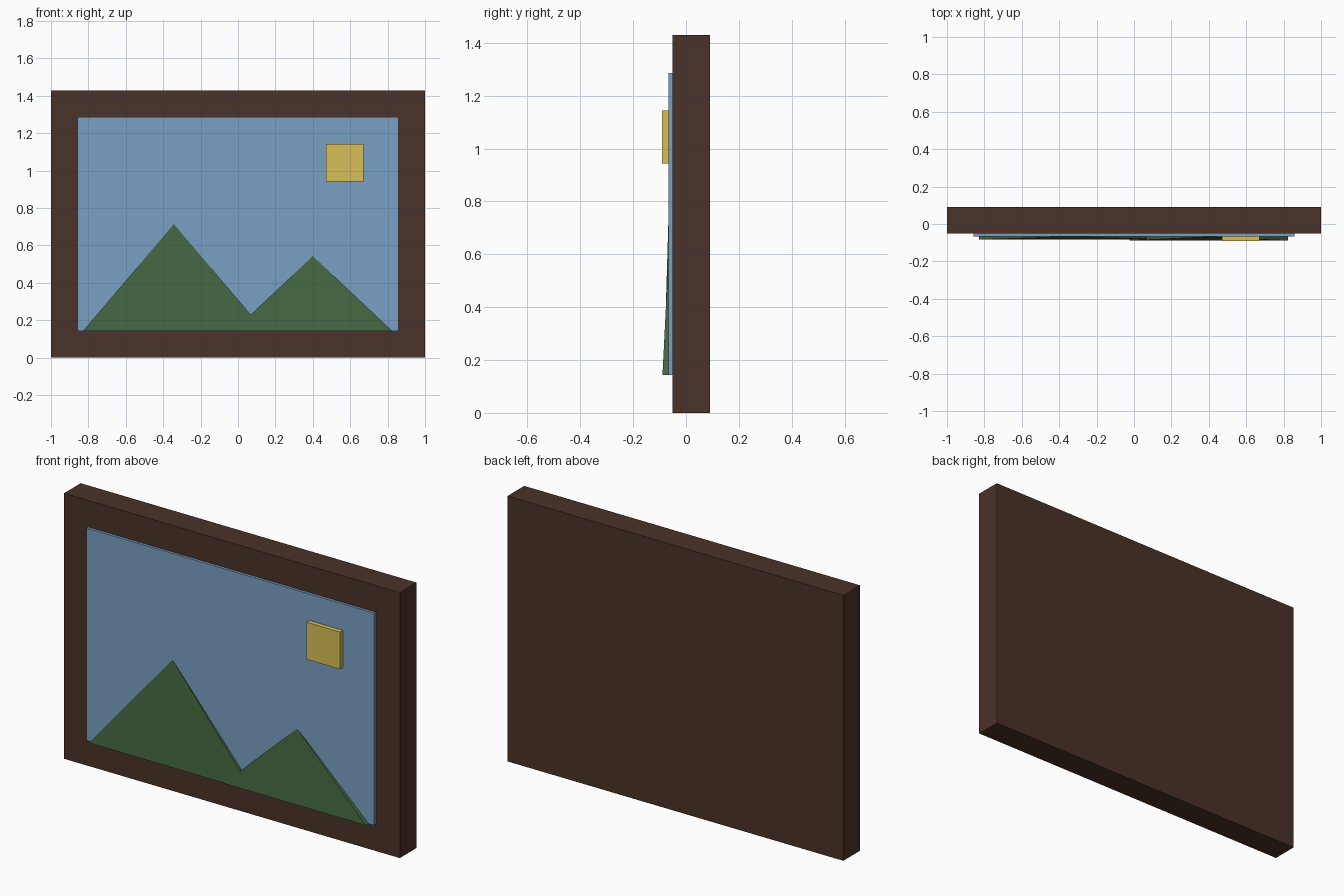
import bpy
import bmesh
from mathutils import Matrix

cube = bpy.data.objects.get("Cube")
if cube:
    bpy.data.objects.remove(cube, do_unlink=True)


def linear(c):
    c /= 255
    return c / 12.92 if c <= 0.04045 else ((c + 0.055) / 1.055) ** 2.4


def material(name, *rgb):
    colour = (*[linear(c) for c in rgb], 1)
    mat = bpy.data.materials.new(name)
    mat.use_nodes = True
    mat.diffuse_color = colour
    bsdf = mat.node_tree.nodes["Principled BSDF"]
    bsdf.inputs["Base Color"].default_value = colour
    bsdf.inputs["Roughness"].default_value = 0.8
    return mat


def add_object(name, bm, mat):
    mesh = bpy.data.meshes.new(name)
    bm.to_mesh(mesh)
    bm.free()
    mesh.materials.append(mat)
    obj = bpy.data.objects.new(name, mesh)
    bpy.context.collection.objects.link(obj)
    return obj


def box(name, mat, x, y, z):
    """Box spanning the given (min, max) ranges."""
    bm = bmesh.new()
    spans = (x, y, z)
    size = Matrix.Diagonal([b - a for a, b in spans] + [1])
    centre = Matrix.Translation([(a + b) / 2 for a, b in spans])
    bmesh.ops.create_cube(bm, size=1, matrix=centre @ size)
    return add_object(name, bm, mat)


def mountain(name, mat, x, y, base, half_width, half_depth, height):
    """Shallow four-sided pyramid, its peak centred over its base."""
    bm = bmesh.new()
    corners = [bm.verts.new((x + sx * half_width, y + sy * half_depth, base))
               for sx, sy in ((-1, -1), (1, -1), (1, 1), (-1, 1))]
    peak = bm.verts.new((x, y, base + height))
    bm.faces.new(corners[::-1])
    for i, corner in enumerate(corners):
        bm.faces.new((corner, corners[(i + 1) % 4], peak))
    return add_object(name, bm, mat)


wood = material("dark wood", 74, 50, 40)
sky = material("sky blue", 122, 160, 196)
green = material("mountain green", 68, 105, 66)
yellow = material("sun yellow", 216, 192, 88)

# Solid frame and the raised picture panel on its front
box("frame", wood, (-1, 1), (-0.052, 0.09), (0, 1.429))
box("sky_panel", sky, (-0.857, 0.857), (-0.066, -0.04), (0.143, 1.286))

# Square sun
box("sun", yellow, (0.471, 0.671), (-0.09, -0.06), (0.943, 1.143))

# Overlapping mountains along the bottom of the picture
mountain("tall_mountain", green, -0.343, -0.067, 0.143, 0.485, 0.017, 0.571)
mountain("short_mountain", green, 0.4, -0.069, 0.143, 0.424, 0.02, 0.4)
